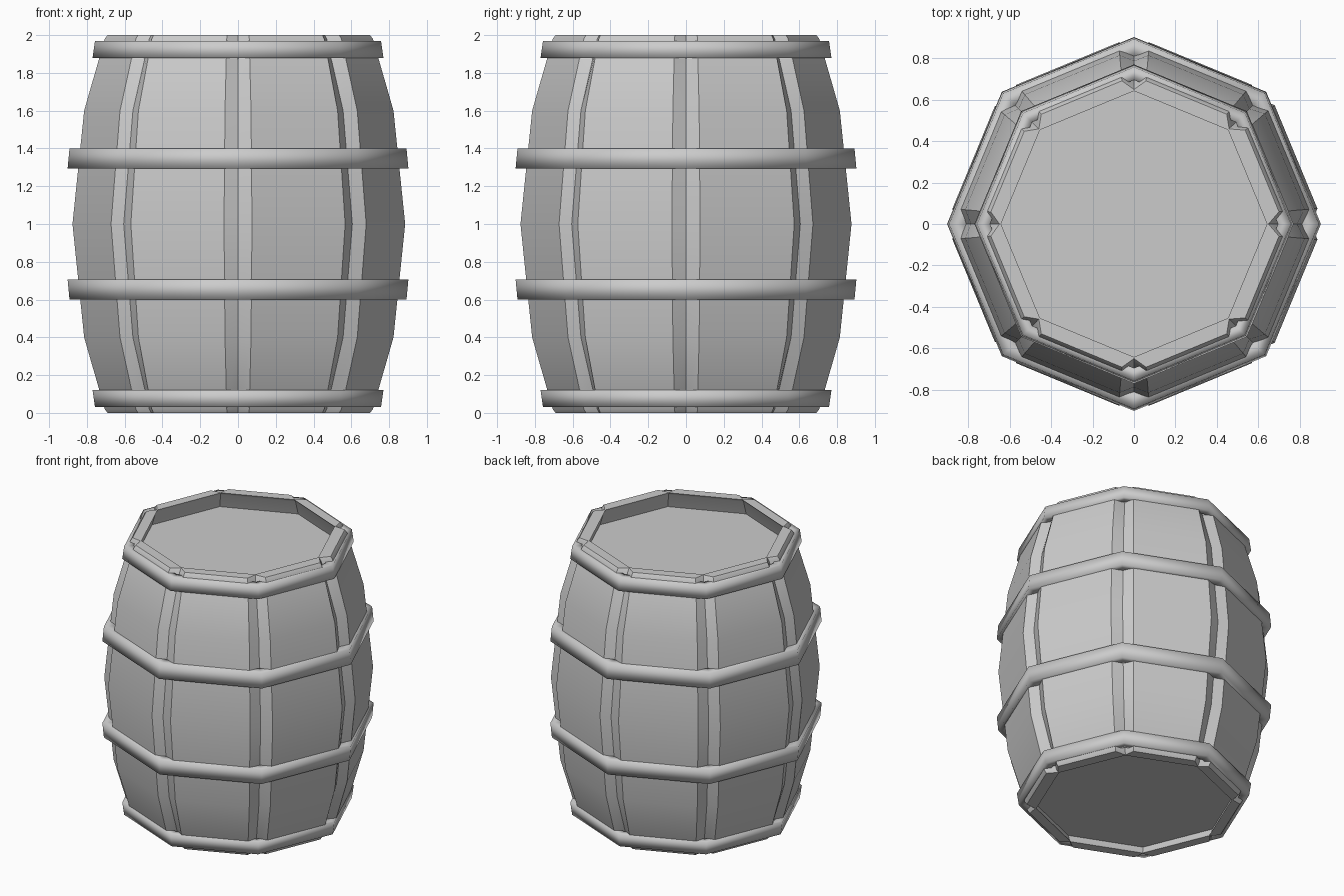
import bpy, bmesh, math

if "Cube" in bpy.data.objects:
    bpy.data.objects.remove(bpy.data.objects["Cube"])

SIDES = 8
STEP = 2 * math.pi / SIDES


def polar(r, a, z):
    return (r * math.cos(a), r * math.sin(a), z)


def finish(name, bm, angle):
    bmesh.ops.recalc_face_normals(bm, faces=bm.faces)
    me = bpy.data.meshes.new(name)
    bm.to_mesh(me)
    bm.free()
    ob = bpy.data.objects.new(name, me)
    bpy.context.collection.objects.link(ob)
    bpy.ops.object.select_all(action='DESELECT')
    ob.select_set(True)
    bpy.context.view_layer.objects.active = ob
    bpy.ops.object.shade_smooth_by_angle(angle=math.radians(angle))
    return ob


def loft(bm, rings, closed=False):
    rows = [[bm.verts.new(p) for p in ring] for ring in rings]
    n, m = len(rows[0]), len(rows)
    for i in range(m if closed else m - 1):
        a, b = rows[i], rows[(i + 1) % m]
        for j in range(n):
            k = (j + 1) % n
            bm.faces.new((a[j], a[k], b[k], b[j]))
    if not closed:
        bm.faces.new(rows[0])
        bm.faces.new(rows[-1])


# Staves: bulging planks with chamfered long edges forming V grooves
# (height, corner radius, groove depth)
HALF = [(0, .715, .066), (.02, .73, .066), (.4, .843, .056), (1, .907, .051)]
PROFILE = HALF + [(2 - z, r, d) for z, r, d in HALF[-2::-1]]


def stave_section(z, r, d, a0, out):
    a1 = a0 + STEP
    inner = r - .073
    groove = r - d
    r += out
    p0, p1 = polar(r, a0, z), polar(r, a1, z)
    t = .08 / .905 / (2 * math.sin(STEP / 2))
    mix = lambda f: tuple(u + (v - u) * f for u, v in zip(p0, p1))
    return [polar(inner, a0, z), polar(groove, a0, z), mix(t),
            mix(1 - t), polar(groove, a1, z), polar(inner, a1, z)]


for i in range(SIDES):
    out = .009 if i in (0, SIDES - 1) else 0  # right-hand staves sit proud
    bm = bmesh.new()
    loft(bm, [stave_section(z, r, d, i * STEP, out) for z, r, d in PROFILE])
    finish(f"stave_{i + 1}", bm, 35)


# Hoops: octagonal bands, wider towards the belly, mirrored about mid-height
def hoop(name, section):
    bm = bmesh.new()
    loft(bm, [[polar(r, i * STEP, z) for r, z in section]
              for i in range(SIDES)], closed=True)
    finish(name, bm, 100)


END = [(.71, 1.88), (.77, 1.88), (.757, 1.97), (.695, 1.97)]
BELLY = [(.82, 1.295), (.902, 1.295), (.892, 1.4), (.81, 1.4)]
for label, section in (("end", END), ("belly", BELLY)):
    hoop(f"upper_{label}_hoop", section)
    hoop(f"lower_{label}_hoop", [(r, 2 - z) for r, z in section])

# Recessed lid and shallower base
for name, z0, z1, r in (("lid", 1.85, 1.88, .70), ("base", .06, .09, .69)):
    bm = bmesh.new()
    loft(bm, [[polar(r, i * STEP, z) for i in range(SIDES)]
              for z in (z0, z1)])
    finish(name, bm, 30)
